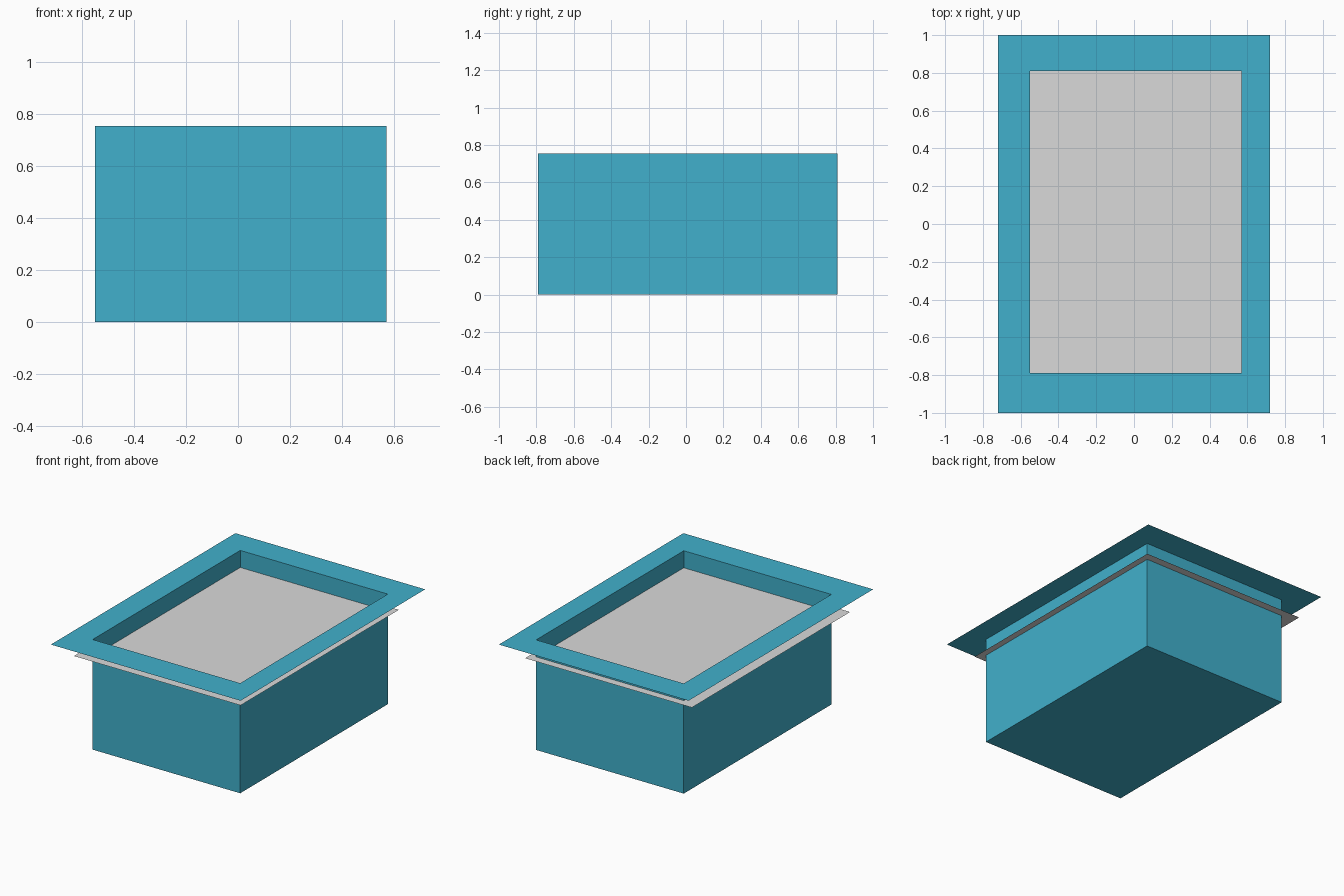
import bpy, bmesh

if "Cube" in bpy.data.objects:
    bpy.data.objects.remove(bpy.data.objects["Cube"])


def material(name, colour):
    m = bpy.data.materials.new(name)
    m.diffuse_color = (*colour, 1.0)
    m.use_nodes = True
    m.node_tree.nodes["Principled BSDF"].inputs["Base Color"].default_value = m.diffuse_color
    return m


def rect(bm, x0, x1, y0, y1, z):
    return [bm.verts.new((x, y, z)) for x, y in ((x0, y0), (x1, y0), (x1, y1), (x0, y1))]


def bridge(bm, a, b):
    for i in range(4):
        j = (i + 1) % 4
        bm.faces.new((a[i], a[j], b[j], b[i]))


def finish(bm, name, mat):
    mesh = bpy.data.meshes.new(name)
    bm.to_mesh(mesh)
    bm.free()
    mesh.materials.append(mat)
    obj = bpy.data.objects.new(name, mesh)
    bpy.context.collection.objects.link(obj)
    return obj


blue = material("teal_blue", (0.053, 0.434, 0.604))
grey = material("light_grey", (0.70, 0.70, 0.70))

TOP = 0.755
HOLE = (-0.55, 0.57, -0.79, 0.81)

# Open-topped tub: floor and four thin walls
bm = bmesh.new()
floor = rect(bm, *HOLE, 0.0)
bm.faces.new(floor[::-1])
bridge(bm, floor, rect(bm, *HOLE, TOP))
finish(bm, "tub", blue)

# Flat rim around the opening
bm = bmesh.new()
bridge(bm, rect(bm, -0.72, 0.72, -1.0, 1.0, TOP), rect(bm, *HOLE, TOP))
finish(bm, "rim", blue)

# Flat surface sheet, reaching slightly through the walls
bm = bmesh.new()
bm.faces.new(rect(bm, -0.65, 0.615, -0.85, 0.865, 0.638))
finish(bm, "surface_sheet", grey)
